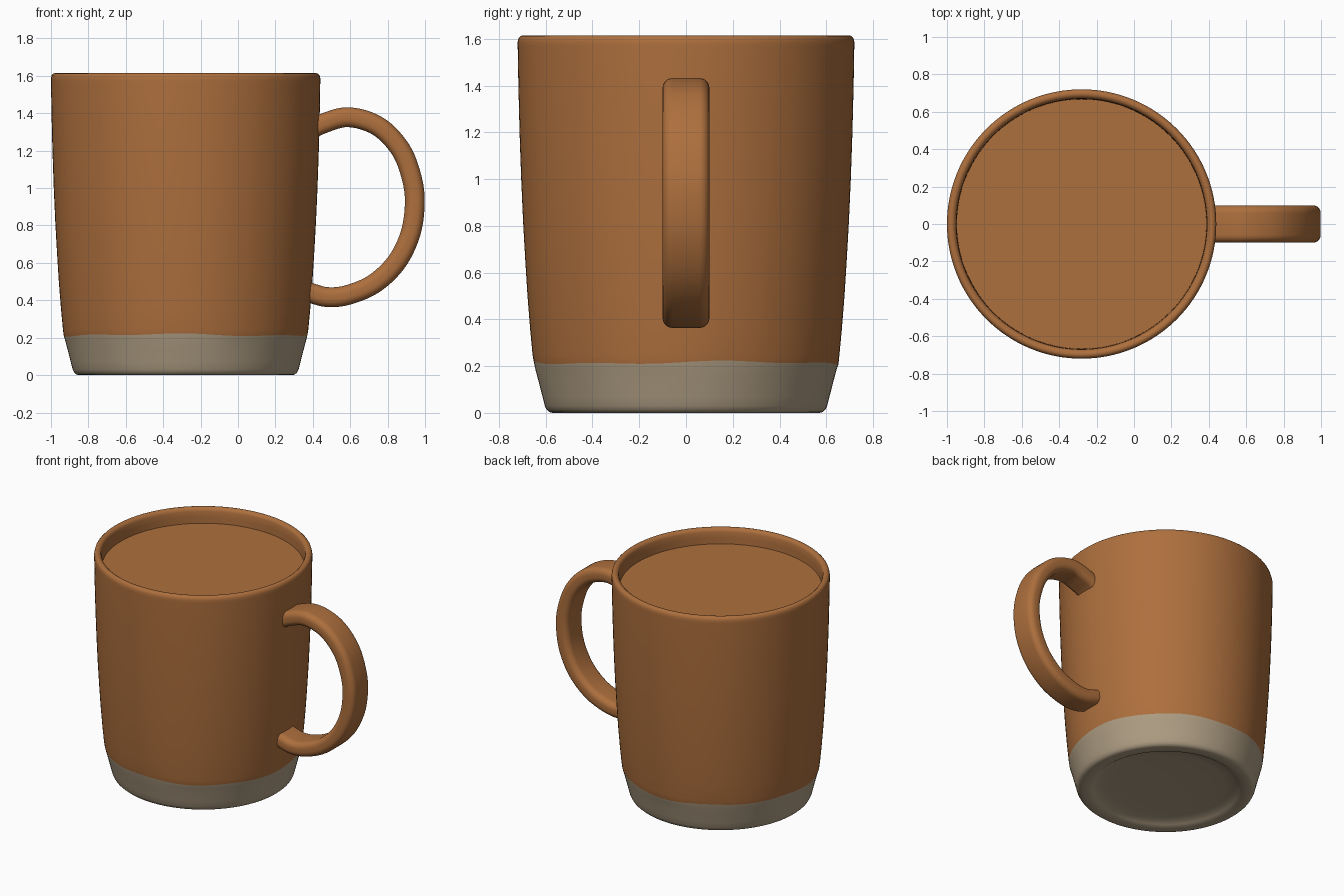
import bpy, bmesh, math
from mathutils import Vector

if "Cube" in bpy.data.objects:
    bpy.data.objects.remove(bpy.data.objects["Cube"])

CX = -0.28      # mug axis
SEG = 128


def material(name, rgb):
    m = bpy.data.materials.new(name)
    m.diffuse_color = (*rgb, 1)
    m.use_nodes = True
    m.node_tree.nodes["Principled BSDF"].inputs["Base Color"].default_value = m.diffuse_color
    return m


glaze = material("brown_glaze", (0.42, 0.16, 0.047))
clay = material("bare_clay", (0.42, 0.335, 0.225))


def finish(name, bm, mats, angle=40):
    bmesh.ops.recalc_face_normals(bm, faces=bm.faces)
    me = bpy.data.meshes.new(name)
    bm.to_mesh(me)
    bm.free()
    for m in mats:
        me.materials.append(m)
    ob = bpy.data.objects.new(name, me)
    bpy.context.collection.objects.link(ob)
    bpy.ops.object.select_all(action='DESELECT')
    ob.select_set(True)
    bpy.context.view_layer.objects.active = ob
    bpy.ops.object.shade_smooth_by_angle(angle=math.radians(angle))
    return ob


def catmull(pts, n):
    p = [Vector(q) for q in pts]
    p = [2 * p[0] - p[1]] + p + [2 * p[-1] - p[-2]]
    out = []
    for i in range(1, len(p) - 2):
        a, b, c, d = p[i - 1:i + 3]
        for k in range(n):
            t = k / n
            out.append(0.5 * (2 * b + (c - a) * t + (2 * a - 5 * b + 4 * c - d) * t * t
                              + (3 * b - a - 3 * c + d) * t ** 3))
    return out + [p[-2]]


# Mug body: lathe from recessed underside, up the wall, over the rim, to the inner floor
GLAZE_R, GLAZE_Z = 0.652, 0.215
under = [(0, 0.035), (0.25, 0.035), (0.40, 0.032), (0.46, 0.024), (0.495, 0.01), (0.51, 0.0)]
foot = [(0.572, 0.0), (0.585, 0.004), (0.596, 0.014), (0.604, 0.03), (0.614, 0.07),
        (0.632, 0.14), (0.644, 0.185)]
wall = [(0.656, 0.245), (0.666, 0.35), (0.678, 0.50), (0.688, 0.66), (0.697, 0.82),
        (0.705, 1.0), (0.712, 1.2), (0.717, 1.4), (0.72, 1.57)]
rim = [(0.72, 1.588), (0.716, 1.604), (0.708, 1.612), (0.697, 1.615), (0.686, 1.612),
       (0.676, 1.604), (0.671, 1.59)]
inside = [(0.668, 1.55), (0.665, 1.4), (0.65, 0.8), (0.61, 0.3), (0.55, 0.12), (0, 0.1)]
profile = under + foot + [(GLAZE_R, GLAZE_Z)] + wall + rim + inside
edge_ring = len(under) + len(foot)

bm = bmesh.new()
rings = []
for i, (r, z) in enumerate(profile):
    if r == 0:
        rings.append([bm.verts.new((CX, 0, z))] * SEG)
        continue
    ring = []
    for k in range(SEG):
        a = math.tau * k / SEG
        # slightly wavy glaze edge
        dz = 0.005 * math.sin(3 * a + 0.6) + 0.004 * math.sin(7 * a) if i == edge_ring else 0
        ring.append(bm.verts.new((CX + r * math.cos(a), r * math.sin(a), z + dz)))
    rings.append(ring)
for i in range(len(rings) - 1):
    lo, hi = rings[i], rings[i + 1]
    for k in range(SEG):
        j = (k + 1) % SEG
        vs = list(dict.fromkeys([lo[k], lo[j], hi[j], hi[k]]))
        bm.faces.new(vs).material_index = 1 if i < edge_ring else 0
finish("mug_body", bm, [glaze, clay])

# Drink surface just below the rim
bm = bmesh.new()
bmesh.ops.create_circle(bm, cap_ends=True, segments=SEG, radius=0.668)
bmesh.ops.translate(bm, verts=bm.verts, vec=(CX, 0, 1.505))
finish("drink_surface", bm, [glaze])

# Handle: rounded strap section swept along a loop in the XZ plane
path = catmull([(0.37, 1.30), (0.45, 1.343), (0.59, 1.379), (0.75, 1.33), (0.87, 1.205),
                (0.93, 1.05), (0.945, 0.91), (0.92, 0.75), (0.845, 0.60), (0.725, 0.487),
                (0.585, 0.428), (0.48, 0.417), (0.40, 0.436), (0.35, 0.455)], 6)
HY, HT, RAD = 0.10, 0.053, 0.042
section = []
for q, (sy, st) in enumerate([(1, 1), (-1, 1), (-1, -1), (1, -1)]):
    for k in range(7):
        a = math.radians(90 * q + 15 * k)
        section.append((sy * (HY - RAD) + RAD * math.cos(a), st * (HT - RAD) + RAD * math.sin(a)))

bm = bmesh.new()
rings = []
for i, p in enumerate(path):
    t = (path[min(i + 1, len(path) - 1)] - path[max(i - 1, 0)]).normalized()
    n = Vector((-t.y, t.x))
    rings.append([bm.verts.new((p.x + n.x * v, u, p.y + n.y * v)) for u, v in section])
S = len(section)
for lo, hi in zip(rings, rings[1:]):
    for k in range(S):
        bm.faces.new((lo[k], lo[(k + 1) % S], hi[(k + 1) % S], hi[k]))
bm.faces.new(rings[0])
bm.faces.new(rings[-1])
finish("handle", bm, [glaze])
